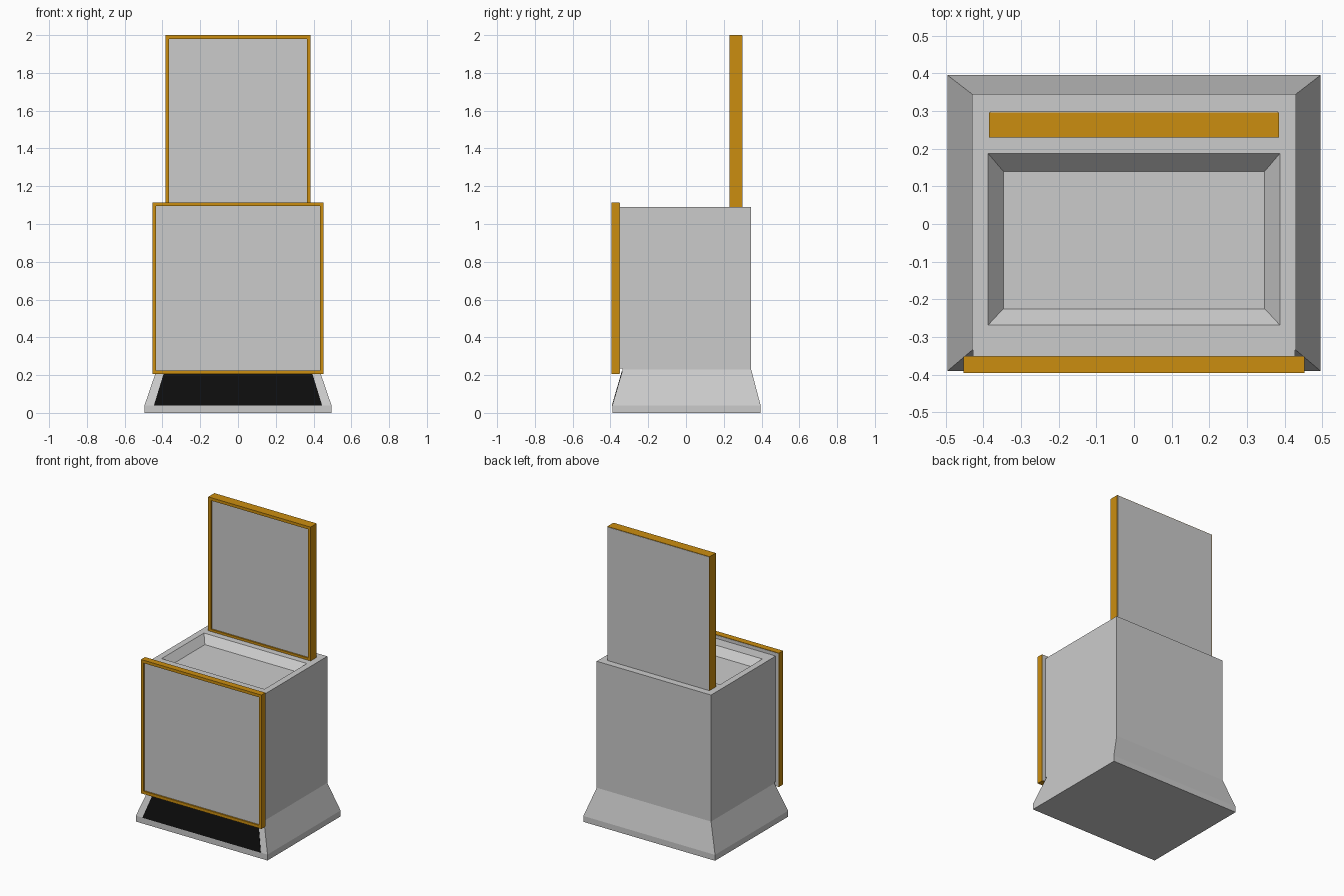
import bpy, bmesh

if "Cube" in bpy.data.objects:
    bpy.data.objects.remove(bpy.data.objects["Cube"])


def material(name, color):
    m = bpy.data.materials.new(name)
    m.diffuse_color = color
    m.use_nodes = True
    m.node_tree.nodes["Principled BSDF"].inputs["Base Color"].default_value = m.diffuse_color
    return m


GOLD = material("gold", (0.60, 0.27, 0.005, 1))
BLACK = material("black", (0.004, 0.004, 0.004, 1))


def finish(name, bm, mat=None):
    bmesh.ops.recalc_face_normals(bm, faces=bm.faces)
    me = bpy.data.meshes.new(name)
    bm.to_mesh(me)
    bm.free()
    ob = bpy.data.objects.new(name, me)
    bpy.context.collection.objects.link(ob)
    if mat:
        me.materials.append(mat)
    return ob


def loft(name, rings, mat=None, closed=False):
    """Skin consecutive four-point rings; cap the ends or join them into a loop."""
    bm = bmesh.new()
    vs = [[bm.verts.new(p) for p in r] for r in rings]
    pairs = list(zip(vs, vs[1:])) + ([(vs[-1], vs[0])] if closed else [])
    for a, b in pairs:
        for i in range(4):
            j = (i + 1) % 4
            bm.faces.new((a[i], a[j], b[j], b[i]))
    if not closed:
        bm.faces.new(vs[0])
        bm.faces.new(vs[-1])
    return finish(name, bm, mat)


def flat_ring(hx, y0, y1, z):
    return [(-hx, y0, z), (hx, y0, z), (hx, y1, z), (-hx, y1, z)]


def upright_ring(hx, z0, z1, y):
    return [(-hx, y, z0), (hx, y, z0), (hx, y, z1), (-hx, y, z1)]


def slab(name, hx, y0, y1, z0, z1, mat=None):
    return loft(name, [upright_ring(hx, z0, z1, y0), upright_ring(hx, z0, z1, y1)], mat)


def framed_panel(name, hx, y0, y1, z0, z1, border, recess):
    # Gold rim with the grey sheet set back in front and almost full size behind
    ix, i0, i1 = hx - border, z0 + border, z1 - border
    loft(name + "_frame", [upright_ring(hx, z0, z1, y0), upright_ring(hx, z0, z1, y1),
                           upright_ring(ix, i0, i1, y1), upright_ring(ix, i0, i1, y0)],
         GOLD, closed=True)
    slab(name + "_sheet", ix, y0 + recess, y1, i0, i1)
    e = 0.003
    slab(name + "_backing", hx - e, y1 - 0.01, y1 + 0.002, z0 + e, z1 - e)


# Cabinet: flared plinth, straight body and sunken tray in the top
loft("cabinet", [
    flat_ring(0.495, -0.39, 0.395, 0.0),
    flat_ring(0.495, -0.39, 0.395, 0.04),
    flat_ring(0.43, -0.335, 0.345, 0.23),
    flat_ring(0.43, -0.335, 0.345, 1.09),
    flat_ring(0.387, -0.268, 0.187, 1.09),
    flat_ring(0.347, -0.225, 0.14, 1.04),
])

# Mount joining the front panel to the cabinet
slab("front_panel_mount", 0.428, -0.355, -0.33, 0.235, 1.09)

# Black sloping kick plate in the plinth front
kick = [[(-0.445, y, 0.04), (0.445, y, 0.04), (0.39, y + 0.052, 0.22), (-0.39, y + 0.052, 0.22)]
        for y in (-0.392, -0.38)]
loft("kick_plate", kick, BLACK)

# Framed front panel and framed upright back panel
framed_panel("front_panel", 0.453, -0.395, -0.352, 0.205, 1.115, 0.02, 0.01)
framed_panel("back_panel", 0.385, 0.23, 0.296, 1.085, 2.0, 0.02, 0.01)
